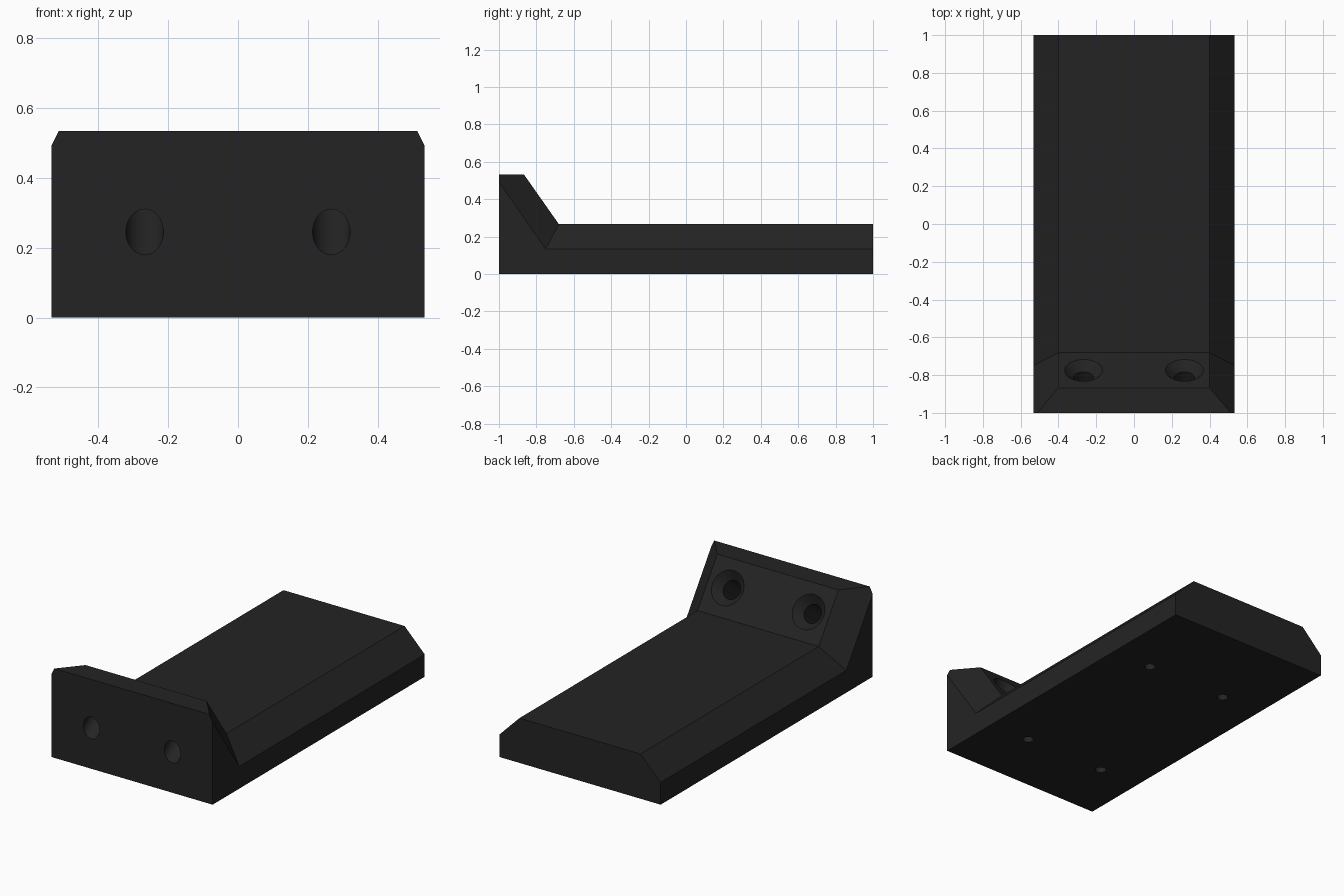
import bpy, bmesh, math
from mathutils import Vector

if "Cube" in bpy.data.objects:
    bpy.data.objects.remove(bpy.data.objects["Cube"])

plastic = bpy.data.materials.new("matte black")
plastic.diffuse_color = (0.0175, 0.0175, 0.0175, 1)
plastic.use_nodes = True
plastic.node_tree.nodes["Principled BSDF"].inputs["Base Color"].default_value = plastic.diffuse_color


def make_object(name, bm):
    bmesh.ops.recalc_face_normals(bm, faces=bm.faces)
    mesh = bpy.data.meshes.new(name)
    bm.to_mesh(mesh)
    bm.free()
    mesh.materials.append(plastic)
    obj = bpy.data.objects.new(name, mesh)
    bpy.context.collection.objects.link(obj)
    return obj


def revolve_cutter(name, profile, location, axis, sides=48):
    """Closed turned solid from (radius, height) points along an axis."""
    bm = bmesh.new()
    rings = [[bm.verts.new((r * math.cos(2 * math.pi * i / sides),
                            r * math.sin(2 * math.pi * i / sides), h))
              for i in range(sides)] for r, h in profile]
    for low, high in zip(rings, rings[1:]):
        for i in range(sides):
            j = (i + 1) % sides
            bm.faces.new((low[i], low[j], high[j], high[i]))
    bm.faces.new(rings[0])
    bm.faces.new(rings[-1])
    obj = make_object(name, bm)
    obj.location = location
    obj.rotation_euler = Vector(axis).to_track_quat('Z', 'Y').to_euler()
    obj.hide_render = True
    return obj


# Bracket body: chamfered slab with a raised, sloped front lip
W, I, T = 0.533, 0.4, 0.513          # outer, inner and lip-top half widths
points = [(W, -1, 0), (W, 1, 0), (W, 1, 0.133), (W, -0.75, 0.133),
          (W, -1, 0.493), (T, -1, 0.533), (I, -0.867, 0.533),
          (I, -0.68, 0.267), (I, 1, 0.267)]
bm = bmesh.new()
R = [bm.verts.new(p) for p in points]
L = [bm.verts.new((-x, y, z)) for x, y, z in points]
for S in (R, L):
    for ids in ((0, 1, 2, 3, 4), (2, 8, 7, 3), (3, 7, 6, 5, 4)):
        bm.faces.new([S[i] for i in ids])
# Faces that span the width: bottom, back, top, slope, lip top, front
for ids in ((0, 1), (1, 2, 8), (8, 7), (7, 6), (6, 5), (5, 4, 0)):
    bm.faces.new([R[i] for i in ids] + [L[i] for i in reversed(ids)])
body = make_object("bracket_body", bm)

# Countersunk screw holes through the lip, square to its slope
cutters = []
for x in (-0.267, 0.267):
    cutters.append(revolve_cutter(
        "lip_screw_hole", [(0.0535, -0.4), (0.0535, -0.047), (0.12, 0.02)],
        (x, -0.775, 0.402), (0, 0.819, 0.573)))
    # Blind pilot holes in the underside
    for y in (-0.61, 0.457):
        cutters.append(revolve_cutter(
            "pilot_hole", [(0.03, -0.05), (0.03, 0.18)],
            (x, y, 0), (0, 0, 1), 24))

bpy.context.view_layer.objects.active = body
body.select_set(True)
for cutter in cutters:
    mod = body.modifiers.new("cut", 'BOOLEAN')
    mod.operation = 'DIFFERENCE'
    mod.solver = 'EXACT'
    mod.object = cutter
    bpy.ops.object.modifier_apply(modifier=mod.name)
for cutter in cutters:
    bpy.data.objects.remove(cutter)

bpy.ops.object.shade_smooth_by_angle(angle=math.radians(25))
